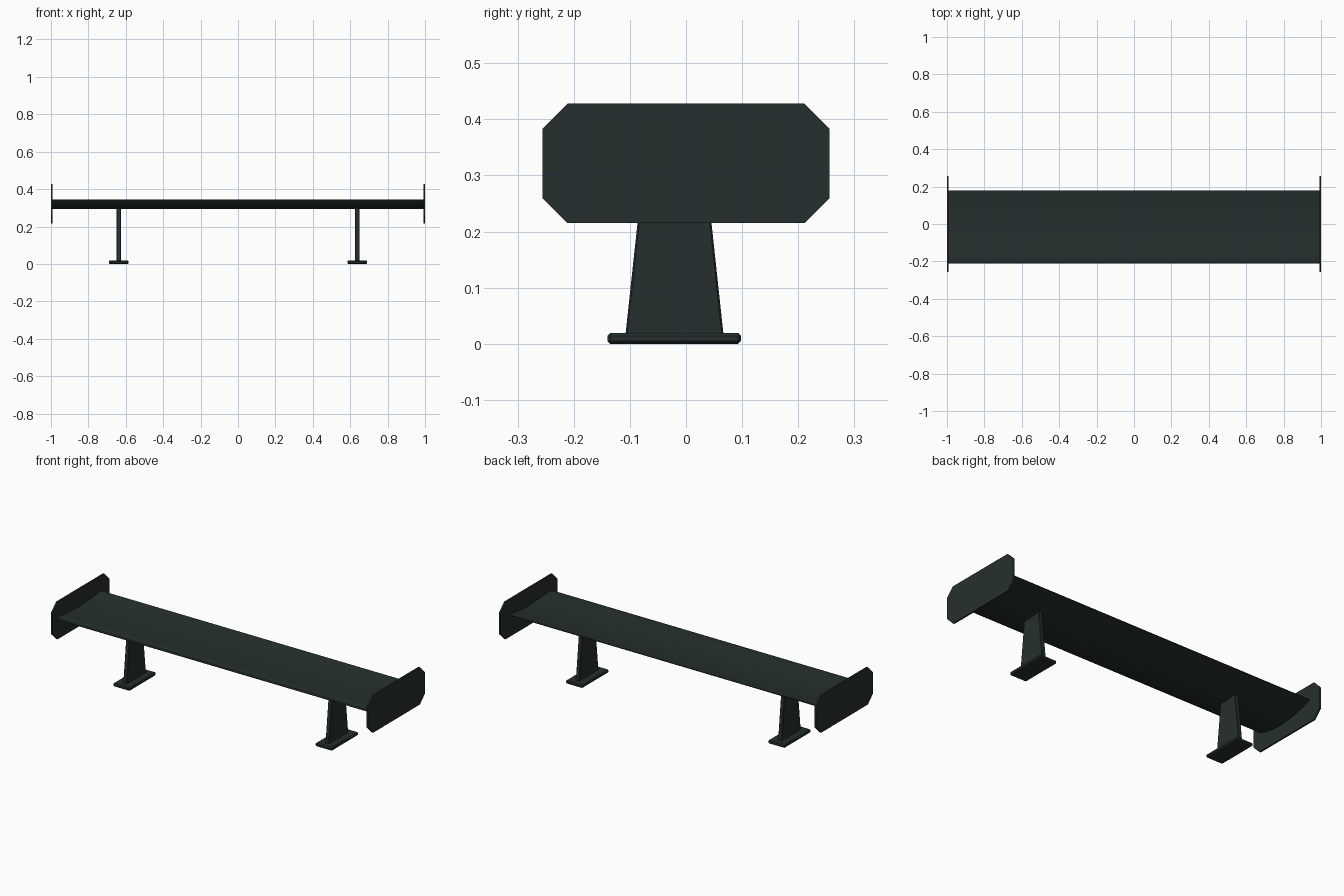
import bpy, bmesh, math

if "Cube" in bpy.data.objects:
    bpy.data.objects.remove(bpy.data.objects["Cube"])

paint = bpy.data.materials.new("dark slate")
paint.diffuse_color = (0.019, 0.029, 0.028, 1)
paint.use_nodes = True
paint.node_tree.nodes["Principled BSDF"].inputs["Base Color"].default_value = paint.diffuse_color


def extrude_profile(name, profile, x0, x1, bevel=0.0, smooth=False):
    """Extrude a (y, z) outline along x from x0 to x1."""
    bm = bmesh.new()
    face = bm.faces.new([bm.verts.new((x0, y, z)) for y, z in profile])
    moved = bmesh.ops.extrude_face_region(bm, geom=[face])["geom"]
    bmesh.ops.translate(bm, vec=(x1 - x0, 0, 0),
                        verts=[v for v in moved if isinstance(v, bmesh.types.BMVert)])
    bmesh.ops.recalc_face_normals(bm, faces=bm.faces)
    if bevel:
        bmesh.ops.bevel(bm, geom=list(bm.edges), offset=bevel, segments=1,
                        affect='EDGES', profile=0.5)
    mesh = bpy.data.meshes.new(name)
    bm.to_mesh(mesh)
    bm.free()
    mesh.materials.append(paint)
    obj = bpy.data.objects.new(name, mesh)
    bpy.context.collection.objects.link(obj)
    if smooth:
        bpy.ops.object.select_all(action='DESELECT')
        obj.select_set(True)
        bpy.context.view_layer.objects.active = obj
        bpy.ops.object.shade_smooth_by_angle(angle=math.radians(35))
    return obj


# Wing blade: concave top, bulging underside, slightly raised trailing edge
wing = [(-0.212, 0.329), (-0.208, 0.335), (-0.195, 0.338), (-0.16, 0.336),
        (-0.10, 0.331), (-0.03, 0.328), (0.05, 0.329), (0.12, 0.335), (0.18, 0.344),
        (0.18, 0.340), (0.13, 0.324), (0.07, 0.309), (0.01, 0.299), (-0.05, 0.295),
        (-0.11, 0.298), (-0.16, 0.307), (-0.195, 0.318), (-0.208, 0.324)]
extrude_profile("wing_blade", wing, -0.992, 0.992, smooth=True)

# Outlines of the end plate, strut and foot
c, h, lo, hi = 0.045, 0.256, 0.215, 0.428
plate = [(-h, lo + c), (-h + c, lo), (h - c, lo), (h, lo + c),
         (h, hi - c), (h - c, hi), (-h + c, hi), (-h, hi - c)]
strut = [(-0.108, 0.015), (0.067, 0.015), (0.035, 0.312), (-0.076, 0.312)]
foot = [(-0.14, 0.0), (0.098, 0.0), (0.098, 0.019), (-0.14, 0.019)]

for side, s in (("left", -1), ("right", 1)):
    extrude_profile(side + "_end_plate", plate, s * 0.991, s * 1.0)
    extrude_profile(side + "_strut", strut, s * 0.626, s * 0.65, bevel=0.003)
    extrude_profile(side + "_foot", foot, s * 0.585, s * 0.691, bevel=0.005)
